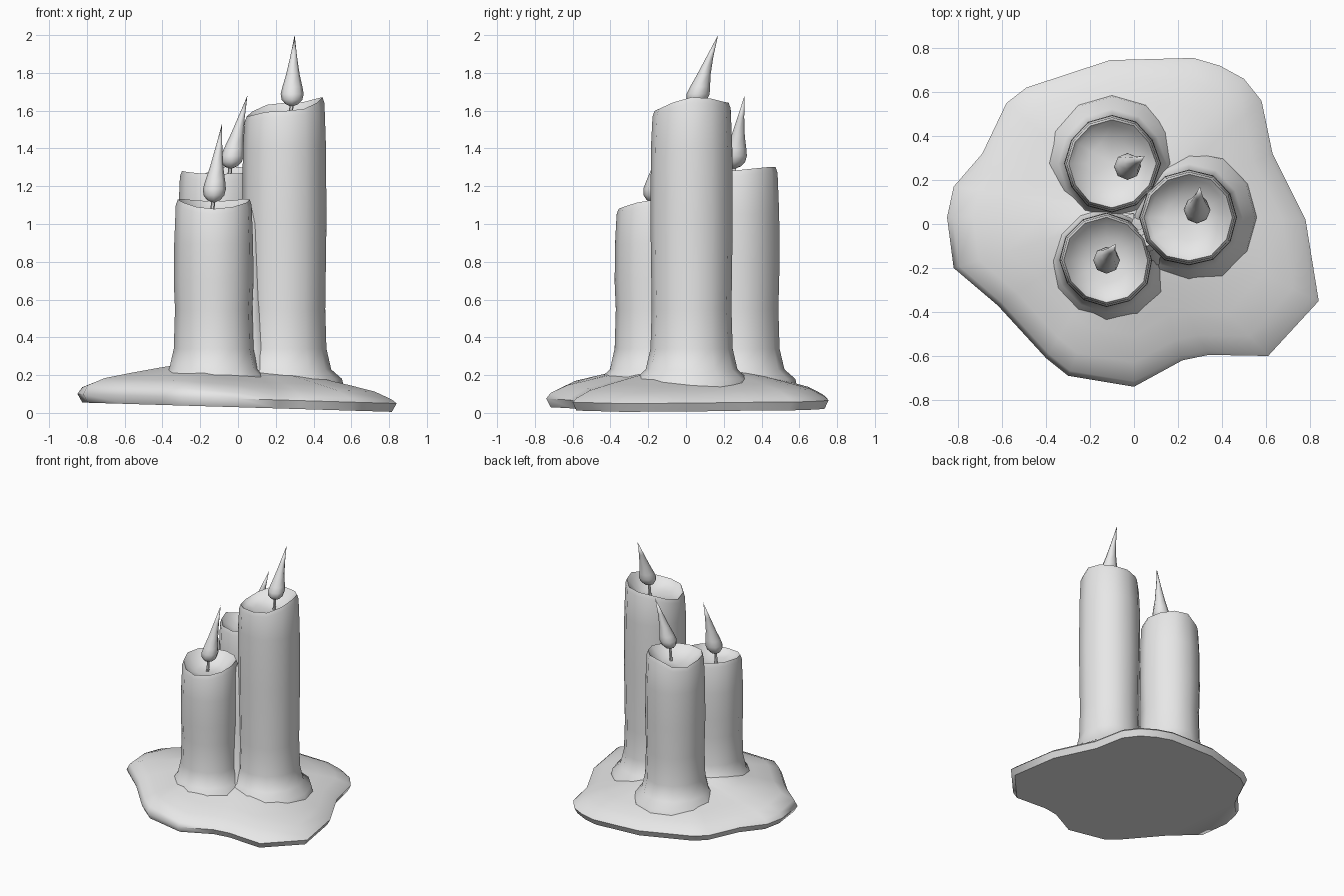
import bpy, bmesh, math, random
from mathutils import Vector

cube = bpy.data.objects.get("Cube")
if cube:
    bpy.data.objects.remove(cube)
random.seed(4)

wax = bpy.data.materials.new("grey wax")
wax.use_nodes = True
GREY = (0.8, 0.8, 0.8, 1)
wax.diffuse_color = GREY
wax.node_tree.nodes["Principled BSDF"].inputs["Base Color"].default_value = GREY


def loft(name, rings, sharp=50):
    """Skin a list of equal-length point rings; collapsed rings become poles."""
    bm = bmesh.new()
    loops = [[bm.verts.new(p) for p in ring] for ring in rings]
    n = len(loops[0])
    for low, high in zip(loops, loops[1:]):
        for i in range(n):
            j = (i + 1) % n
            bm.faces.new((low[i], low[j], high[j], high[i]))
    bm.faces.new(loops[0][::-1])
    bm.faces.new(loops[-1])
    bmesh.ops.remove_doubles(bm, verts=bm.verts, dist=0.0005)
    bmesh.ops.recalc_face_normals(bm, faces=bm.faces)
    mesh = bpy.data.meshes.new(name)
    bm.to_mesh(mesh)
    bm.free()
    mesh.materials.append(wax)
    obj = bpy.data.objects.new(name, mesh)
    bpy.context.collection.objects.link(obj)
    bpy.ops.object.select_all(action='DESELECT')
    obj.select_set(True)
    bpy.context.view_layer.objects.active = obj
    bpy.ops.object.shade_smooth_by_angle(angle=math.radians(sharp))
    return obj


# Puddle of melted wax: the outline shrinks inwards while the surface rises
outline = [(-.11, .745), (.27, .755), (.39, .72), (.5, .66), (.58, .56), (.63, .32),
           (.78, .02), (.84, -.35), (.61, -.6), (.34, -.595), (.22, -.62), (0, -.74),
           (-.3, -.69), (-.4, -.61), (-.62, -.37), (-.82, -.2), (-.85, .03),
           (-.82, .17), (-.69, .32), (-.58, .55), (-.49, .62)]


def puddle_ring(scale, lift):
    ring = []
    for x, y in outline:
        px, py = x * scale, .05 + (y - .05) * scale
        hump = .06 * max(0, -x - y - .55) if lift > .06 else 0
        ring.append((px, py, max(0, .03 - .03 * px) + lift + hump))
    return ring


loft("wax_puddle", [puddle_ring(s, h) for s, h in
                    ((.97, 0), (1, .045), (.97, .065), (.86, .105), (.7, .135),
                     (.5, .17), (.3, .2), (0, .22))], 60)


# Candles: wobbly column, flared foot, uneven rim and a hollow top
SIDES = 12


def candle(name, x, y, radius, rim):
    angles = [math.tau * i / SIDES for i in range(SIDES)]
    heights = [rim(a) for a in angles]
    top = sum(heights) / SIDES
    wobble = [random.uniform(-.006, .006) for _ in angles]

    def ring(scale, z=None, drop=0):
        points = []
        for a, h, w in zip(angles, heights, wobble):
            r = (radius + w) * scale
            points.append((x + r * math.cos(a), y + r * math.sin(a),
                           h - drop if z is None else z))
        return points

    rings = [ring(1.5, .1), ring(1.42, .18), ring(1.15, .23), ring(1.03, .34)]
    rings += [ring(1, .55), ring(1.03, top * .62), ring(1.02, top - .22)]
    rings += [ring(.98, drop=.03), ring(.93), ring(.83, drop=.025)]
    rings += [ring(.5, top - .07), ring(0, top - .08)]
    loft(name, rings, 50)


def tall_rim(a):
    return 1.62 + .045 * math.cos(a - .5) + .012 * math.cos(3 * a)


def front_rim(a):
    return 1.115 + .02 * math.sin(a) + .015 * math.cos(2 * a)


def back_rim(a):
    notch = max(0, math.cos(a - math.radians(135))) ** 8
    return 1.285 + .02 * math.sin(a) - .06 * notch


candle("tall_candle", .25, .03, .215, tall_rim)
candle("front_candle", -.125, -.165, .205, front_rim)
candle("back_candle", -.1, .275, .212, back_rim)


# Wax that has run down and joined the tall and front candles
def bridge_ring(r, z):
    return [(.06 + r * math.cos(math.tau * i / 8), -.07 + r * math.sin(math.tau * i / 8), z)
            for i in range(8)]


loft("wax_bridge", [bridge_ring(r, z) for r, z in
                    ((.16, .15), (.11, .3), (.075, .6), (.06, 1.0), (.03, 1.1))], 60)


# Flames and wicks: rings strung along a leaning line
def strung(name, start, end, profile, sides, bend=1.0):
    start, end = Vector(start), Vector(end)
    rings = []
    for t, r in profile:
        c = start.lerp(end, t ** bend)
        c.z = start.z + (end.z - start.z) * t
        rings.append([(c.x + r * math.cos(math.tau * i / sides),
                       c.y + r * math.sin(math.tau * i / sides), c.z)
                      for i in range(sides)])
    loft(name, rings, 60)


FLAME = ((0, 0), (.04, .035), (.1, .055), (.18, .061), (.28, .053),
         (.45, .036), (.7, .018), (1, 0))
WICK = ((0, .012), (1, .01))
for label, base, tip, floor in (
        ("tall", (.285, .05, 1.62), (.3, .17, 2), 1.53),
        ("front", (-.13, -.175, 1.11), (-.085, -.09, 1.53), 1.02),
        ("back", (-.04, .255, 1.29), (.05, .31, 1.68), 1.19)):
    strung(label + "_flame", base, tip, FLAME, 8, 1.25)
    strung(label + "_wick", (base[0] - .01, base[1], floor),
           (base[0], base[1], base[2] + .03), WICK, 6)
